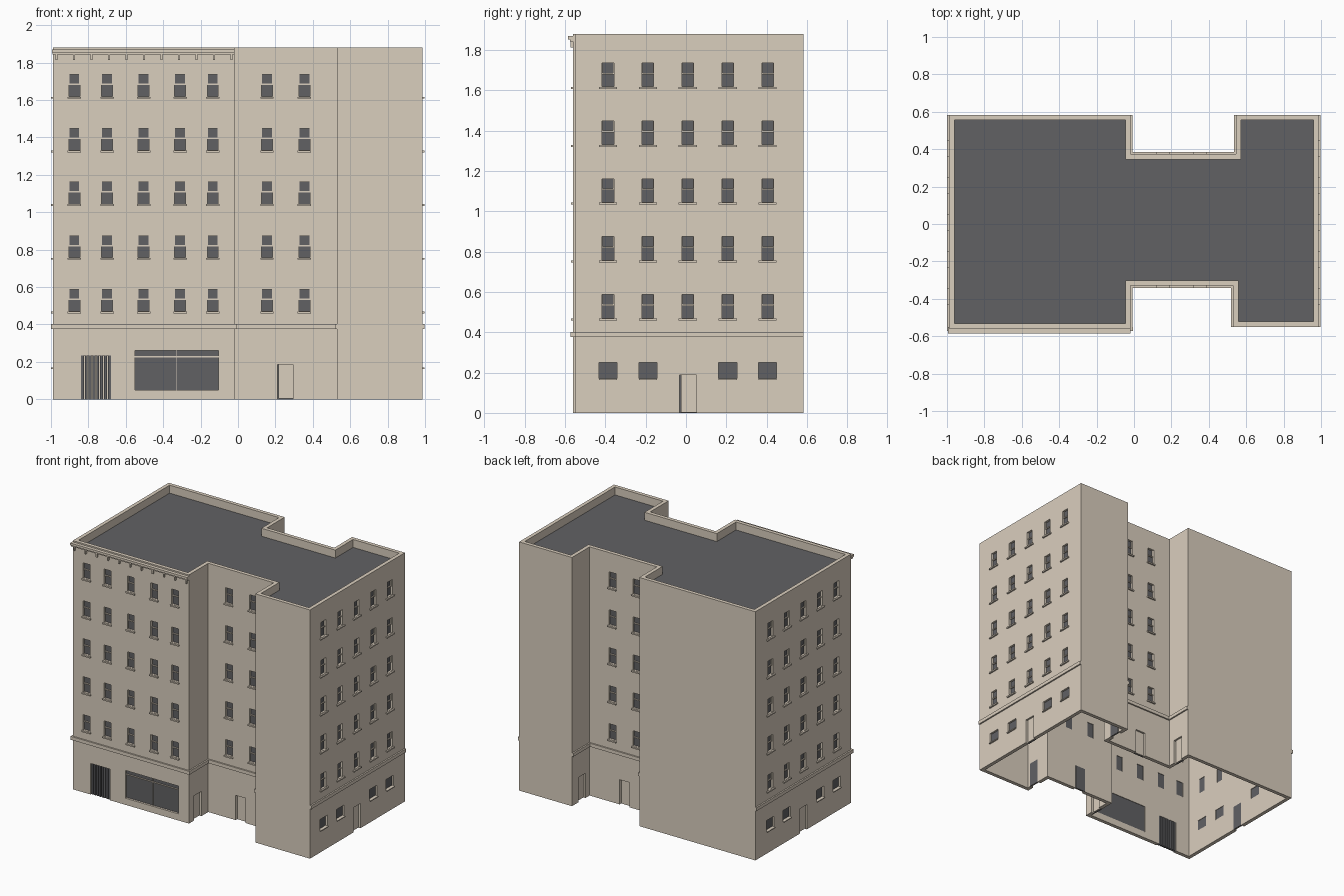
import bpy
import bmesh
from mathutils import Matrix, Vector

if "Cube" in bpy.data.objects:
    bpy.data.objects.remove(bpy.data.objects["Cube"], do_unlink=True)


def material(name, rgb):
    mat = bpy.data.materials.new(name)
    mat.use_nodes = True
    mat.diffuse_color = (*rgb, 1)
    mat.node_tree.nodes["Principled BSDF"].inputs["Base Color"].default_value = (*rgb, 1)
    return mat


STONE = material("beige_stone", (0.70, 0.62, 0.515))
DARK = material("dark_grey", (0.12, 0.12, 0.127))

HEIGHT, ROOF_Z, THICK = 1.88, 1.82, 0.028
LEFT, RIGHT = -0.989, 0.987
FRONT, BACK = -0.56, 0.584
NOTCH_L, NOTCH_RF, NOTCH_RB = -0.018, 0.53, 0.545
MID_F, MID_B, WING_F = -0.33, 0.373, -0.55

# Walls: (axis of the normal, position, sign of the normal, start, end)
front = ("y", FRONT, -1, LEFT, NOTCH_L)
mid_front = ("y", MID_F, -1, NOTCH_L, NOTCH_RF)
mid_back = ("y", MID_B, 1, NOTCH_L, NOTCH_RB)
side_left = ("x", LEFT, -1, FRONT, BACK)
side_right = ("x", RIGHT, 1, WING_F, BACK)
notch_lf = ("x", NOTCH_L, 1, FRONT, MID_F)
notch_lb = ("x", NOTCH_L, 1, MID_B, BACK)
notch_rf = ("x", NOTCH_RF, -1, WING_F, MID_F)
notch_rb = ("x", NOTCH_RB, -1, MID_B, BACK)

parts = {}


def box(part, wall, u0, u1, z0, z1, d0, d1):
    """Add a box to a part; u runs along the wall, d outward from it."""
    axis, pos, sign = wall[:3]
    u, d = (u0 + u1) / 2, pos + sign * (d0 + d1) / 2
    centre = (d, u, (z0 + z1) / 2) if axis == "x" else (u, d, (z0 + z1) / 2)
    w, t = abs(u1 - u0), abs(d1 - d0)
    size = (t, w, z1 - z0) if axis == "x" else (w, t, z1 - z0)
    if part not in parts:
        parts[part] = bmesh.new()
    bmesh.ops.create_cube(parts[part], size=1, matrix=Matrix.Translation(Vector(centre))
                          @ Matrix.Diagonal((*size, 1)))


def opening(wall, u0, u1, z0, z1):
    box("cutters", wall, u0, u1, z0, z1, -0.06, 0.02)


def sash_window(wall, u, sill, sill_width):
    w, z0, z1 = 0.029, sill + 0.008, sill + 0.124
    rail = z1 - 0.052
    opening(wall, u - w, u + w, z0, z1)
    box("window_panes", wall, u - w, u + w, z0, z1, -0.024, -0.016)
    box("window_rails", wall, u - w, u + w, rail - 0.004, rail + 0.004, -0.018, -0.008)
    for s in (-1, 1):
        box("window_rails", wall, u + s * w, u + s * (w - 0.003), rail, z1, -0.018, -0.008)
    box("window_sills", wall, u - sill_width / 2, u + sill_width / 2,
        sill - 0.004, sill + 0.006, -0.015, 0.011)


def small_window(wall, u):
    opening(wall, u - 0.045, u + 0.045, 0.17, 0.25)
    box("window_panes", wall, u - 0.045, u + 0.045, 0.17, 0.25, -0.024, -0.014)
    box("window_sills", wall, u - 0.045, u + 0.045, 0.163, 0.17, -0.015, 0.011)


def door(wall, u):
    w, top = 0.042, 0.187
    opening(wall, u - w, u + w, -0.02, top)
    box("door_backs", wall, u - w, u + w, 0, top, -0.03, -0.024)
    flip = 1 if (wall[0] == "y") == (wall[2] < 0) else -1
    box("door_leaves", wall, u - flip * (w - 0.007), u + flip * w, 0.003, top, -0.024, -0.014)


# Windows on the upper floors
floors = [0.463 + 0.287 * i for i in range(5)]
side_columns = [-0.387 + 0.198 * i for i in range(5)]
for sill in floors:
    for u in (-0.875, -0.70, -0.505, -0.31, -0.135):
        sash_window(front, u, sill, 0.072)
    for wall in (mid_front, mid_back):
        for u in (0.155, 0.355):
            sash_window(wall, u, sill, 0.072)
    for wall in (side_left, side_right):
        for u in side_columns:
            sash_window(wall, u, sill, 0.09)

# Ground floor windows and doors
for wall in (side_left, side_right):
    for i in (0, 1, 3, 4):
        small_window(wall, side_columns[i])
    door(wall, 0.01)
for wall in (mid_front, mid_back):
    door(wall, 0.252)
for wall in (notch_lf, notch_rf):
    door(wall, -0.455)
for wall in (notch_lb, notch_rb):
    door(wall, 0.465)

# Shop window with thin mullions
opening(front, -0.55, -0.105, 0.05, 0.26)
box("shop_window", front, -0.55, -0.105, 0.05, 0.26, -0.024, -0.016)
box("shop_mullions", front, -0.55, -0.105, 0.224, 0.23, -0.018, -0.008)
box("shop_mullions", front, -0.33, -0.325, 0.05, 0.26, -0.018, -0.008)

# Barred gate
opening(front, -0.84, -0.68, -0.02, 0.235)
for i in range(8):
    u = -0.832 + i * 0.0206
    box("gate_bars", front, u - 0.0075, u + 0.0075, 0, 0.235, -0.026, -0.008)

# String course above the ground floor
E = 0.012
for wall, lo, hi in ((front, E, E), (mid_front, 0, 0), (mid_back, 0, 0),
                     (side_left, E, 0), (side_right, 0, 0), (notch_lf, E, 0),
                     (notch_lb, 0, 0), (notch_rf, 0, 0), (notch_rb, 0, 0)):
    box("string_course", wall, wall[3] - lo, wall[4] + hi, 0.376, 0.402, -0.01, 0.011)

# Cornice with brackets
box("cornice", front, LEFT - 0.006, NOTCH_L, 1.853, 1.87, -0.01, 0.025)
box("cornice", front, LEFT - 0.003, NOTCH_L, 1.842, 1.853, -0.01, 0.016)
for i in range(11):
    u = -0.97 + i * 0.0935
    box("cornice_brackets", front, u - 0.005, u + 0.005, 1.813, 1.842, -0.01, 0.014)


def finish(name, bm, mat):
    mesh = bpy.data.meshes.new(name)
    bmesh.ops.recalc_face_normals(bm, faces=bm.faces)
    bm.to_mesh(mesh)
    bm.free()
    mesh.materials.append(mat)
    obj = bpy.data.objects.new(name, mesh)
    bpy.context.scene.collection.objects.link(obj)
    return obj


dark_parts = {"window_panes", "door_backs", "shop_window", "gate_bars"}
objects = {n: finish(n, bm, DARK if n in dark_parts else STONE) for n, bm in parts.items()}

# Outer walls with parapet, and the roof deck inside it
outline = [(LEFT, FRONT), (NOTCH_L, FRONT), (NOTCH_L, MID_F), (NOTCH_RF, MID_F),
           (NOTCH_RF, WING_F), (RIGHT, WING_F), (RIGHT, BACK), (NOTCH_RB, BACK),
           (NOTCH_RB, MID_B), (NOTCH_L, MID_B), (NOTCH_L, BACK), (LEFT, BACK)]
bm = bmesh.new()
deck = bm.faces.new([bm.verts.new((x, y, 0)) for x, y in outline])
bm.normal_update()
bmesh.ops.inset_individual(bm, faces=[deck], thickness=THICK, use_even_offset=True)
roof_bm = bmesh.new()
roof_bm.faces.new([roof_bm.verts.new((v.co.x, v.co.y, ROOF_Z)) for v in deck.verts])
bmesh.ops.delete(bm, geom=[deck], context="FACES_ONLY")
ring = bmesh.ops.extrude_face_region(bm, geom=bm.faces[:])
bmesh.ops.translate(bm, vec=(0, 0, HEIGHT),
                    verts=[g for g in ring["geom"] if isinstance(g, bmesh.types.BMVert)])
walls = finish("walls", bm, STONE)
roof = finish("roof_deck", roof_bm, DARK)
if roof.data.polygons[0].normal.z < 0:
    roof.data.flip_normals()

# Cut the openings through the walls
cutters = objects["cutters"]
cutters.hide_render = True
cut = walls.modifiers.new("openings", "BOOLEAN")
cut.operation, cut.solver, cut.object = "DIFFERENCE", "EXACT", cutters
graph = bpy.context.evaluated_depsgraph_get()
walls.data = bpy.data.meshes.new_from_object(walls.evaluated_get(graph))
walls.modifiers.clear()
bpy.data.objects.remove(cutters, do_unlink=True)
